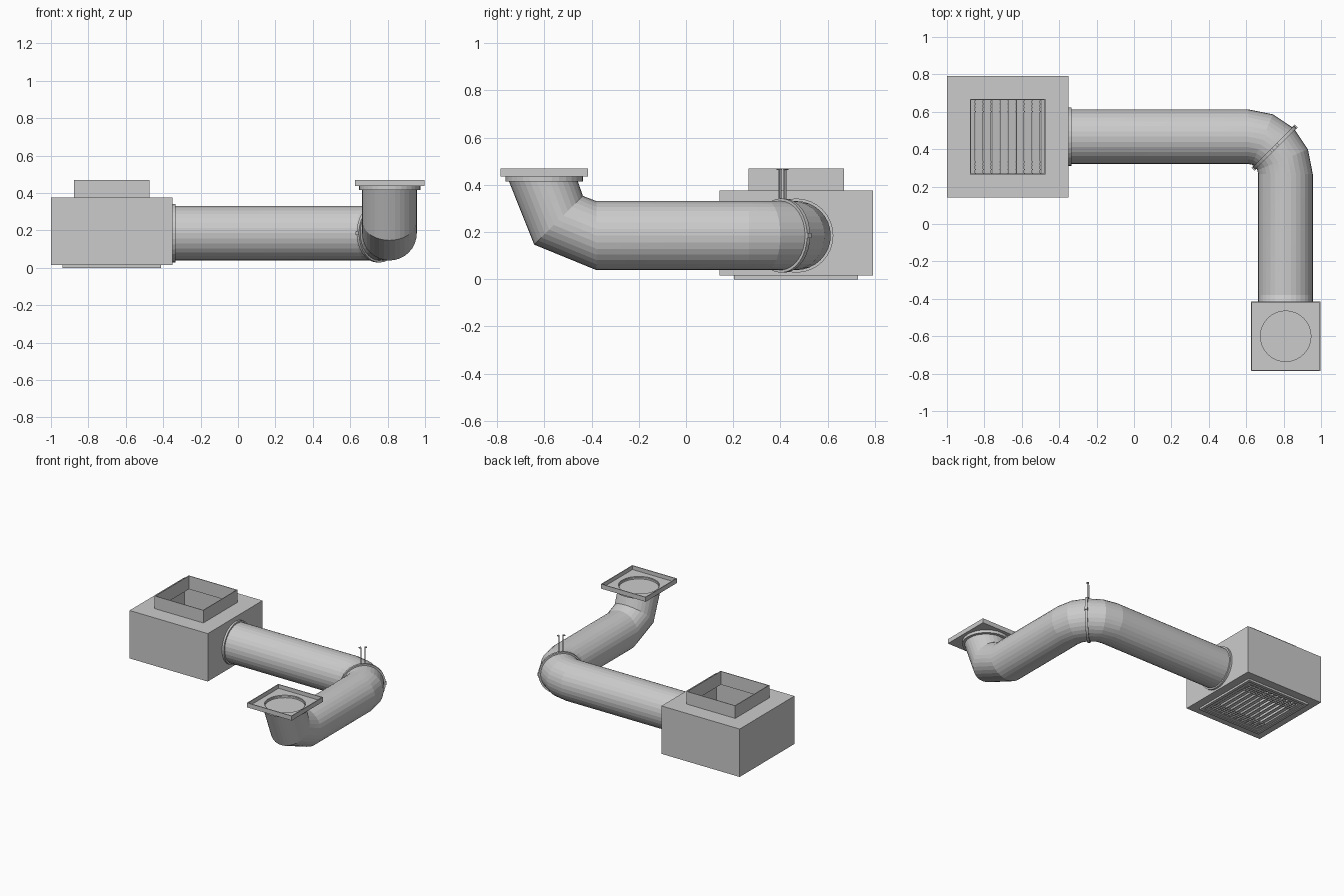
import bpy, bmesh
from math import sin, cos, pi, radians
from mathutils import Vector, Matrix

if "Cube" in bpy.data.objects:
    bpy.data.objects.remove(bpy.data.objects["Cube"])

SEG = 32


def make(name, bm, smooth=False):
    bmesh.ops.recalc_face_normals(bm, faces=bm.faces[:])
    me = bpy.data.meshes.new(name)
    bm.to_mesh(me)
    bm.free()
    ob = bpy.data.objects.new(name, me)
    bpy.context.collection.objects.link(ob)
    if smooth:
        bpy.context.view_layer.objects.active = ob
        ob.select_set(True)
        bpy.ops.object.shade_smooth_by_angle(angle=radians(8))
        ob.select_set(False)
    return ob


def loft(name, loops, closed=False, smooth=False):
    """Skin a series of equal-length point loops."""
    bm = bmesh.new()
    rows = [[bm.verts.new(p) for p in lp] for lp in loops]
    pairs = list(zip(rows, rows[1:]))
    if closed:
        pairs.append((rows[-1], rows[0]))
    for a, b in pairs:
        n = len(a)
        for i in range(n):
            bm.faces.new((a[i], a[(i + 1) % n], b[(i + 1) % n], b[i]))
    return make(name, bm, smooth)


def circle(c, u, v, r):
    c, u, v = Vector(c), Vector(u), Vector(v)
    return [c + r * (cos(2 * pi * i / SEG) * u + sin(2 * pi * i / SEG) * v) for i in range(SEG)]


def rect(cx, cy, hx, hy, z):
    return [(cx - hx, cy - hy, z), (cx + hx, cy - hy, z), (cx + hx, cy + hy, z), (cx - hx, cy + hy, z)]


def frame(name, cx, cy, hx, hy, t, z0, z1):
    """Rectangular frame with wall thickness t."""
    return loft(name, [rect(cx, cy, hx, hy, z0), rect(cx, cy, hx, hy, z1),
                       rect(cx, cy, hx - t, hy - t, z1), rect(cx, cy, hx - t, hy - t, z0)], True)


def band(name, c, axis, u, v, r0, r1, w):
    """Flat ring of width w along its axis."""
    c, a = Vector(c), Vector(axis) * w / 2
    return loft(name, [circle(c - a, u, v, r1), circle(c + a, u, v, r1),
                       circle(c + a, u, v, r0), circle(c - a, u, v, r0)], True)


def box(name, c, size, rot=Matrix()):
    bm = bmesh.new()
    bmesh.ops.create_cube(bm, size=1, matrix=Matrix.Translation(c) @ rot @ Matrix.Diagonal((*size, 1)))
    return make(name, bm)


X, Y, Z = Vector((1, 0, 0)), Vector((0, 1, 0)), Vector((0, 0, 1))
BX, BY = -0.675, 0.466

# Plenum box: walls, top and bottom plates, upper collar
frame("plenum_walls", BX, BY, 0.325, 0.325, 0.006, 0.015, 0.375)
frame("plenum_top", BX, BY, 0.325, 0.325, 0.125, 0.370, 0.375)
frame("plenum_bottom", BX, BY, 0.325, 0.325, 0.075, 0.015, 0.020)
frame("plenum_collar", BX, BY, 0.202, 0.202, 0.005, 0.370, 0.470)

# Bottom grille: stepped frames, long slats and cross slats at both ends
frame("grille_outer_frame", BX, BY, 0.263, 0.263, 0.022, 0.0, 0.015)
frame("grille_inner_frame", BX, BY, 0.245, 0.245, 0.032, 0.006, 0.018)
for i in range(10):
    box("grille_slat", (BX - 0.196 + i * 0.0436, BY, 0.016), (0.042, 0.426, 0.003),
        Matrix.Rotation(radians(18), 4, 'Y'))
for s in (-1, 1):
    for d in (0.135, 0.155, 0.175, 0.195):
        box("grille_cross_slat", (BX, BY + s * d, 0.007), (0.426, 0.004, 0.010))

# Main duct with horizontal elbow, straight run and upturned end
R, PZ = 0.146, 0.185
EX, EY, ER = 0.61, 0.267, 0.2
loops = [circle((-0.353, EY + ER, PZ), Y, Z, R)]
for i in range(5):
    a = pi / 2 - i * pi / 8
    rad = Vector((cos(a), sin(a), 0))
    loops.append(circle(Vector((EX, EY, PZ)) + rad * ER, rad, Z, R))
loops.append(circle((EX + ER, -0.38, PZ), X, Z, R))
k = 2 ** -0.5
loops.append(circle((EX + ER, -0.54, 0.25), X, (0, k, k), R))
loops.append(circle((EX + ER, -0.604, 0.415), X, Y, R))
loft("duct", loops, smooth=True)
band("duct_box_flange", (-0.3425, EY + ER, PZ), X, Y, Z, 0.14, 0.157, 0.015)

# Upturned outlet: round flange, square tray with round hole, recessed disc
TX, TY = 0.811, -0.600
band("outlet_round_flange", (TX, TY, 0.4255), Z, X, Y, 0.135, 0.164, 0.021)
frame("outlet_tray_rim", TX, TY, 0.186, 0.186, 0.006, 0.436, 0.470)


def square(h, z):
    pts = []
    for i in range(SEG):
        a = 2 * pi * i / SEG
        m = h / max(abs(cos(a)), abs(sin(a)))
        pts.append((TX + m * cos(a), TY + m * sin(a), z))
    return pts


loft("outlet_tray_floor", [square(0.185, 0.436), square(0.185, 0.441),
                           circle((TX, TY, 0.441), X, Y, 0.14), circle((TX, TY, 0.436), X, Y, 0.14)], True)
bm = bmesh.new()
bmesh.ops.create_circle(bm, cap_ends=True, segments=SEG, radius=0.142,
                        matrix=Matrix.Translation((TX, TY, 0.424)))
make("outlet_disc", bm)

# Hanger strap around the elbow with two bars, top feet and clamp tabs
rad, tan = Vector((k, k, 0)), Vector((k, -k, 0))
hc = Vector((EX, EY, PZ)) + rad * ER
rot = Matrix.Rotation(pi / 4, 4, 'Z')
band("hanger_strap", hc, tan, rad, Z, 0.142, 0.157, 0.018)
for s in (-1, 1):
    box("hanger_bar", hc + rad * s * 0.014 + Z * 0.215, (0.004, 0.014, 0.13), rot)
    box("hanger_foot", hc + rad * s * 0.020 + Z * 0.279, (0.016, 0.018, 0.004), rot)
    box("hanger_tab", hc + rad * s * 0.155, (0.016, 0.022, 0.02), rot)
